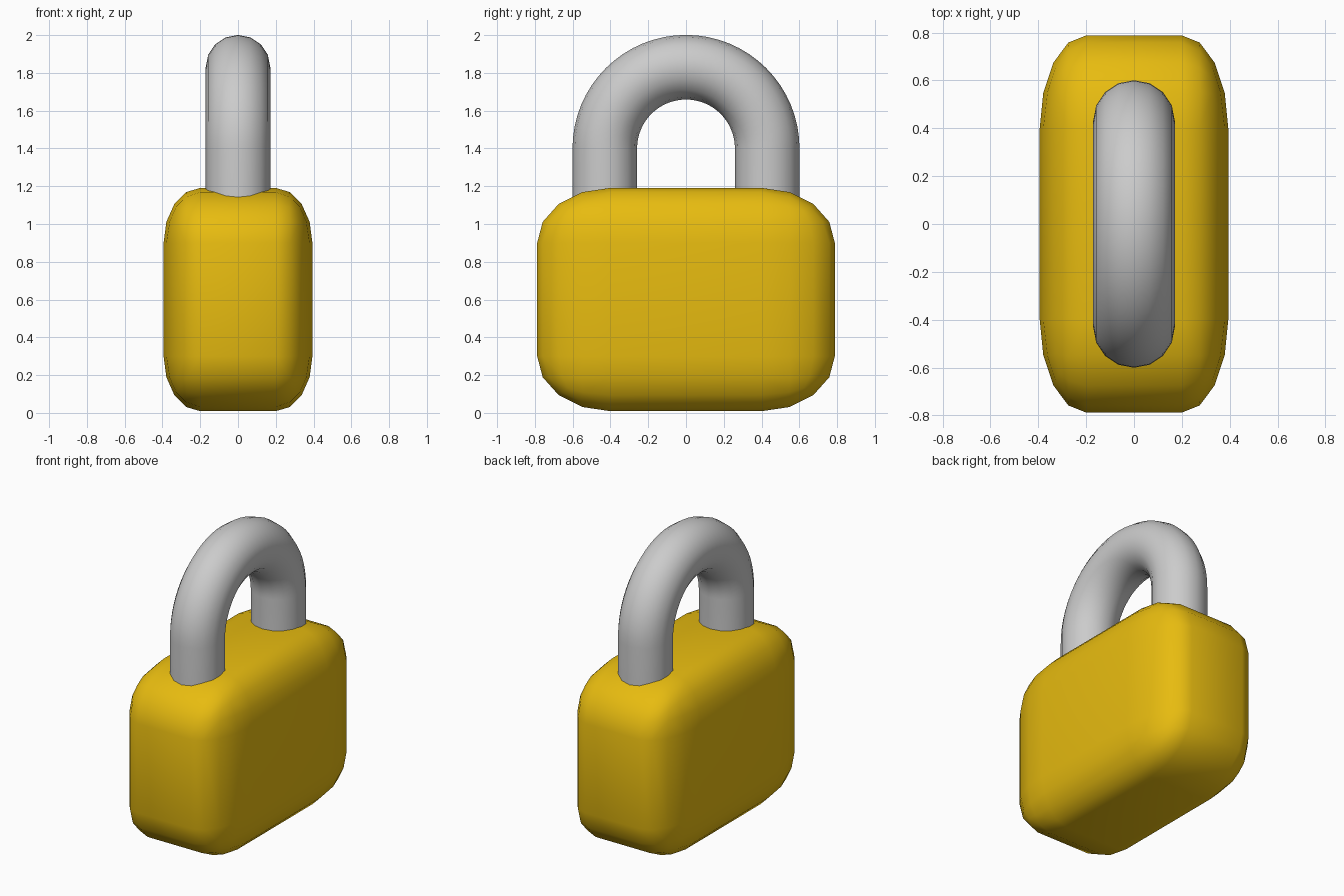
import bpy, bmesh
from math import sin, cos, pi
from mathutils import Vector

if "Cube" in bpy.data.objects:
    bpy.data.objects.remove(bpy.data.objects["Cube"])


def make_object(name, bm):
    bmesh.ops.recalc_face_normals(bm, faces=bm.faces)
    mesh = bpy.data.meshes.new(name)
    bm.to_mesh(mesh)
    bm.free()
    obj = bpy.data.objects.new(name, mesh)
    bpy.context.collection.objects.link(obj)
    return obj


# body: a cube rounded evenly, then stretched so the rounding stretches too
bm = bmesh.new()
bmesh.ops.create_cube(bm, size=2 * 0.985)
bmesh.ops.bevel(bm, geom=bm.edges[:], offset=0.485, offset_type='OFFSET',
                segments=4, profile=0.5, affect='EDGES', clamp_overlap=True)
bmesh.ops.scale(bm, vec=(0.4, 0.8, 0.6), verts=bm.verts)
bmesh.ops.translate(bm, vec=(0, 0, 0.6), verts=bm.verts)
body = make_object("lock_body", bm)
body.data.shade_smooth()
yellow = bpy.data.materials.new("yellow")
yellow.diffuse_color = (0.8, 0.5, 0.005, 1)
yellow.use_nodes = True
yellow.node_tree.nodes["Principled BSDF"].inputs["Base Color"].default_value = yellow.diffuse_color
body.data.materials.append(yellow)

# shackle: round tube swept up one leg, over the arch and down the other
SIDES, ARC_STEPS = 16, 32
ARCH, TUBE, SPRING, FOOT = 0.43, 0.171, 1.4, 1.0
path = [(Vector((0, ARCH, FOOT)), 0.0)]
for i in range(ARC_STEPS + 1):
    a = pi * i / ARC_STEPS
    path.append((Vector((0, ARCH * cos(a), SPRING + ARCH * sin(a))), a))
path.append((Vector((0, -ARCH, FOOT)), pi))

bm = bmesh.new()
rings = []
for centre, a in path:
    outward = Vector((0, cos(a), sin(a)))
    rings.append([bm.verts.new(centre + TUBE * (Vector((cos(t), 0, 0)) + outward * sin(t)))
                  for t in (2 * pi * k / SIDES for k in range(SIDES))])
for r, s in zip(rings, rings[1:]):
    for k in range(SIDES):
        n = (k + 1) % SIDES
        bm.faces.new((r[k], r[n], s[n], s[k]))
bm.faces.new(rings[0])
bm.faces.new(rings[-1])
shackle = make_object("shackle", bm)
bpy.context.view_layer.objects.active = shackle
shackle.select_set(True)
bpy.ops.object.shade_smooth_by_angle()
